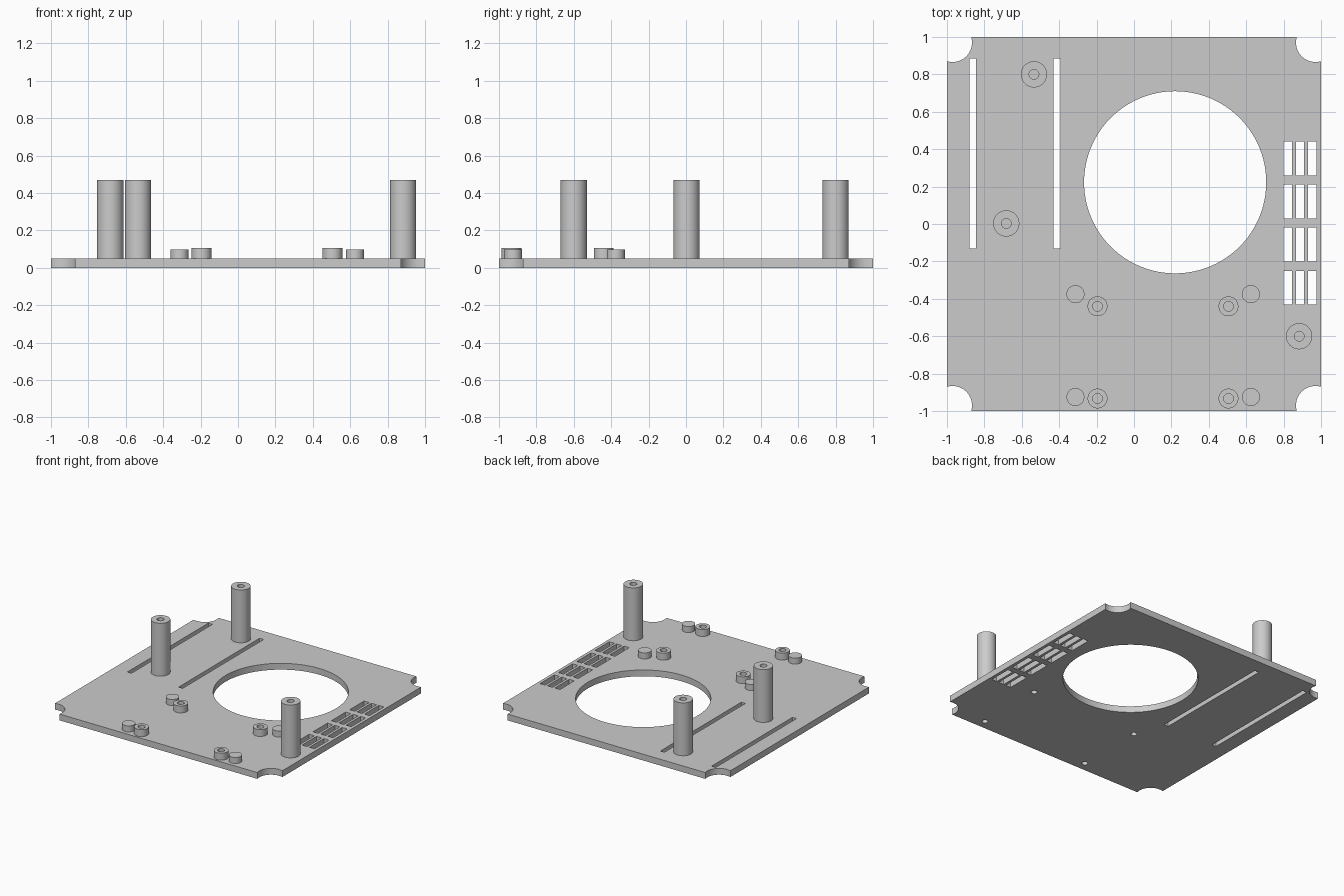
import bpy, bmesh, math
from mathutils import Matrix, Vector

if "Cube" in bpy.data.objects:
    bpy.data.objects.remove(bpy.data.objects["Cube"])

THICK = 0.05
BORE = 0.026   # screw holes in posts and bosses
PIN = 0.022    # blind holes under the pads

grey = bpy.data.materials.new("plain_grey")
grey.use_nodes = True
colour = (0.6, 0.6, 0.6, 1)
grey.diffuse_color = colour
grey.node_tree.nodes["Principled BSDF"].inputs["Base Color"].default_value = colour


def add_box(bm, x0, x1, y0, y1, z0, z1):
    size = Matrix.Diagonal((x1 - x0, y1 - y0, z1 - z0, 1))
    centre = Matrix.Translation(((x0 + x1) / 2, (y0 + y1) / 2, (z0 + z1) / 2))
    bmesh.ops.create_cube(bm, size=1, matrix=centre @ size)


def add_drill(bm, x, y, radius, segments):
    bmesh.ops.create_cone(bm, cap_ends=True, segments=segments, radius1=radius,
                          radius2=radius, depth=4 * THICK,
                          matrix=Matrix.Translation((x, y, THICK / 2)))


def finish(bm, name):
    mesh = bpy.data.meshes.new(name)
    bm.to_mesh(mesh)
    bm.free()
    mesh.materials.append(grey)
    obj = bpy.data.objects.new(name, mesh)
    bpy.context.collection.objects.link(obj)
    return obj


def activate(obj):
    bpy.ops.object.select_all(action='DESELECT')
    obj.select_set(True)
    bpy.context.view_layer.objects.active = obj


def smooth(obj):
    activate(obj)
    bpy.ops.object.shade_smooth_by_angle(angle=math.radians(30))


def turned(name, x, y, profile):
    """Revolve a closed (radius, height) profile about a vertical axis."""
    bm = bmesh.new()
    verts = [bm.verts.new((r, 0, z)) for r, z in profile]
    edges = [bm.edges.new((a, b)) for a, b in zip(verts, verts[1:] + verts[:1])]
    bmesh.ops.spin(bm, geom=verts + edges, cent=(0, 0, 0), axis=(0, 0, 1),
                   angle=math.tau, steps=48, use_duplicate=False)
    bmesh.ops.remove_doubles(bm, verts=bm.verts, dist=0.0001)
    bmesh.ops.dissolve_degenerate(bm, edges=bm.edges, dist=0.0001)
    bmesh.ops.recalc_face_normals(bm, faces=bm.faces)
    bmesh.ops.translate(bm, verts=bm.verts, vec=Vector((x, y, 0)))
    smooth(finish(bm, name))


def tube(name, x, y, radius, top):
    turned(name, x, y, [(radius, THICK), (radius, top), (BORE, top), (BORE, THICK)])


def pad(name, x, y, radius, top):
    roof = top - 0.02
    turned(name, x, y, [(radius, THICK), (radius, top), (0, top),
                        (0, roof), (PIN, roof), (PIN, THICK)])


pad_spots = [(x, y) for x in (-0.313, 0.625) for y in (-0.375, -0.925)]
boss_spots = [(x, y) for x in (-0.195, 0.505) for y in (-0.44, -0.933)]
post_spots = [(-0.535, 0.8), (-0.683, 0.003), (0.883, -0.6)]

# Base plate
bm = bmesh.new()
add_box(bm, -1, 1, -1, 1, 0, THICK)
plate = finish(bm, "base_plate")

# Openings: fan hole, corner notches, pin holes, slots, vents
bm = bmesh.new()
add_drill(bm, 0.22, 0.223, 0.487, 96)
for sx in (-1, 1):
    for sy in (-1, 1):
        add_drill(bm, sx * 0.97, sy * 0.97, 0.104, 48)
for x, y in pad_spots:
    add_drill(bm, x, y, PIN, 48)
for x in (-0.862, -0.412):
    add_box(bm, x - 0.018, x + 0.018, -0.132, 0.885, -THICK, 2 * THICK)
for col in range(3):
    for row in range(4):
        x, y = 0.8 + col * 0.065, -0.43 + row * 0.23
        add_box(bm, x, x + 0.045, y, y + 0.18, -THICK, 2 * THICK)
cutter = finish(bm, "opening_cutter")
cutter.hide_render = True

cut = plate.modifiers.new("openings", 'BOOLEAN')
cut.operation = 'DIFFERENCE'
cut.solver = 'EXACT'
cut.object = cutter
activate(plate)
bpy.ops.object.modifier_apply(modifier=cut.name)
bpy.data.objects.remove(cutter)
smooth(plate)

# Tall posts, short bosses and locating pads
for i, (x, y) in enumerate(post_spots, 1):
    tube(f"tall_post_{i}", x, y, 0.07, 0.47)
for i, (x, y) in enumerate(boss_spots, 1):
    tube(f"screw_boss_{i}", x, y, 0.053, 0.105)
for i, (x, y) in enumerate(pad_spots, 1):
    pad(f"locating_pad_{i}", x, y, 0.048, 0.098)
